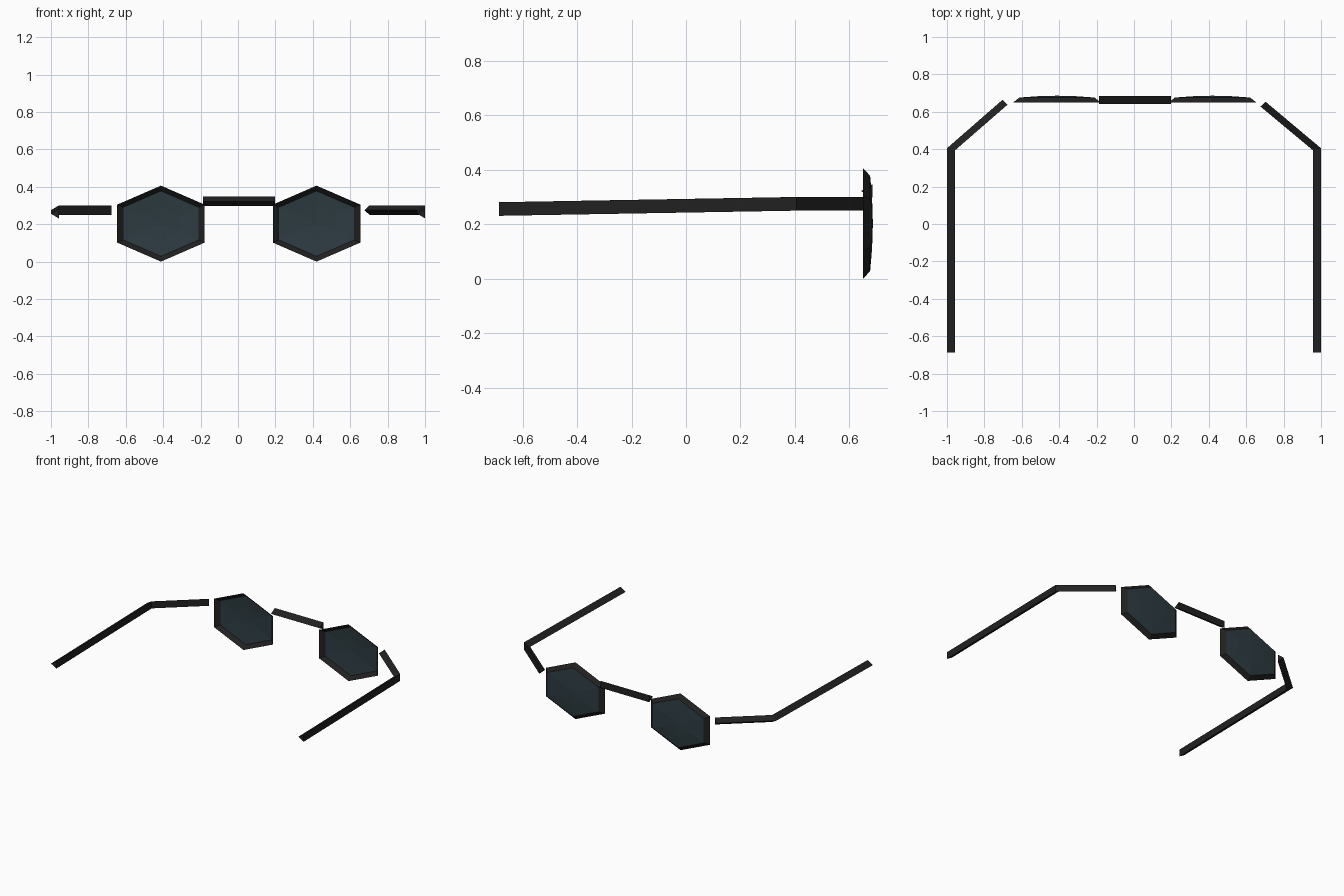
import bpy, bmesh, math

if "Cube" in bpy.data.objects:
    bpy.data.objects.remove(bpy.data.objects["Cube"])


def material(name, rgb):
    m = bpy.data.materials.new(name)
    m.diffuse_color = (*rgb, 1)
    m.use_nodes = True
    m.node_tree.nodes["Principled BSDF"].inputs["Base Color"].default_value = m.diffuse_color
    return m


FRAME = material("black frame", (0.015, 0.015, 0.015))
GLASS = material("smoky blue glass", (0.026, 0.044, 0.053))


def finish(bm, name, mat):
    mesh = bpy.data.meshes.new(name)
    bm.to_mesh(mesh)
    bm.free()
    mesh.materials.append(mat)
    obj = bpy.data.objects.new(name, mesh)
    bpy.context.collection.objects.link(obj)
    return obj


def hex_dish(name, mat, cx, rings, centre_y=None):
    """Stack of hexagon rings (scale, y), optionally closed by a centre point."""
    bm = bmesh.new()
    cz = 0.203
    loops = []
    for s, y in rings:
        loops.append([bm.verts.new((cx + s * 0.234 * math.cos(a) / math.cos(math.pi / 6), y,
                                    cz + s * 0.203 * math.sin(a)))
                      for a in (math.radians(30 + 60 * i) for i in range(6))])
    for a, b in zip(loops, loops[1:]):
        for i in range(6):
            j = (i + 1) % 6
            bm.faces.new((a[i], a[j], b[j], b[i]))
    if centre_y is not None:
        c = bm.verts.new((cx, centre_y, cz))
        for i in range(6):
            bm.faces.new((loops[-1][i], loops[-1][(i + 1) % 6], c))
    bmesh.ops.recalc_face_normals(bm, faces=bm.faces)
    return finish(bm, name, mat)


def tri_bar(name, sections):
    """Three-sided bar; each section is (apex xy, flat side xy, centre z)."""
    bm = bmesh.new()
    loops = [[bm.verts.new((*apex, z)), bm.verts.new((*flat, z + 0.025)),
              bm.verts.new((*flat, z - 0.025))] for apex, flat, z in sections]
    for a, b in zip(loops, loops[1:]):
        for i in range(3):
            j = (i + 1) % 3
            bm.faces.new((a[i], a[j], b[j], b[i]))
    bm.faces.new(loops[0])
    bm.faces.new(loops[-1])
    bmesh.ops.recalc_face_normals(bm, faces=bm.faces)
    return finish(bm, name, FRAME)


# Rims and domed lenses
for side, cx in (("left", -0.412), ("right", 0.42)):
    hex_dish(side + "_rim", FRAME, cx, [(1.0, 0.65), (0.86, 0.676)])
    hex_dish(side + "_lens", GLASS, cx, [(0.86, 0.676), (0.45, 0.683)], 0.686)

# Nose bridge
tri_bar("bridge", [((x, 0.642), (x, 0.685), 0.322) for x in (-0.188, 0.197)])

# Side arms, bent at the hinge and dropping slightly towards the ear
tri_bar("left_arm", [((-1.0, -0.686), (-0.958, -0.686), 0.256),
                     ((-1.0, 0.405), (-0.958, 0.393), 0.275),
                     ((-0.703, 0.664), (-0.676, 0.638), 0.275)])
tri_bar("right_arm", [((0.958, -0.686), (1.0, -0.686), 0.256),
                      ((0.958, 0.393), (1.0, 0.405), 0.275),
                      ((0.676, 0.628), (0.703, 0.654), 0.275)])
